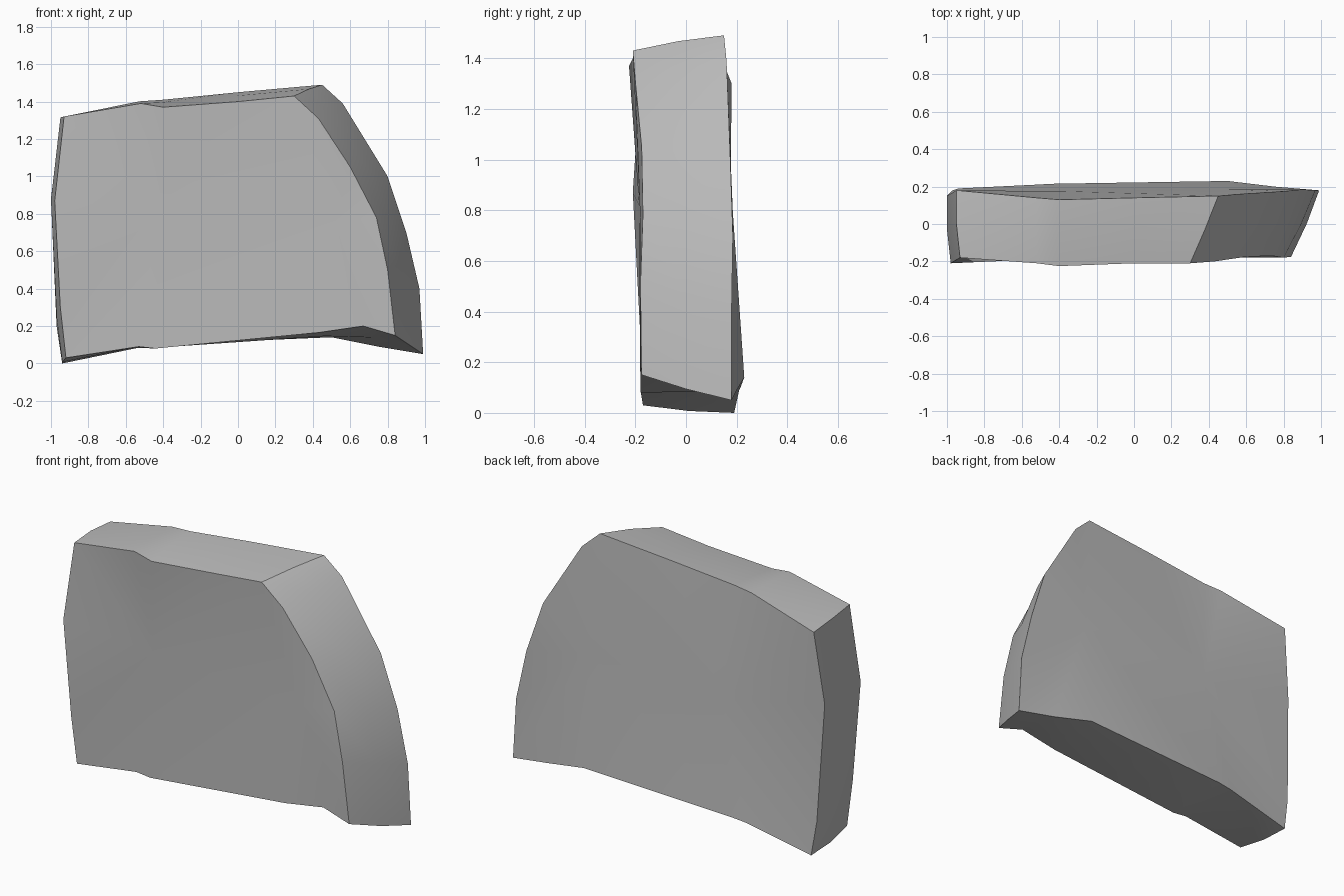
import bpy, bmesh, math
from mathutils import Vector

cube = bpy.data.objects.get("Cube")
if cube:
    bpy.data.objects.remove(cube, do_unlink=True)

# Matching outlines of the slab's two faces, clockwise from the bottom left
FRONT = [(-.92, -.17, .03), (-.95, -.18, .3), (-.98, -.21, .87), (-.93, -.18, 1.32),
         (-.52, -.21, 1.39), (-.4, -.225, 1.37), (0, -.21, 1.4), (.3, -.21, 1.43),
         (.43, -.2, 1.31), (.6, -.175, 1.05), (.74, -.17, .78), (.8, -.18, .5),
         (.84, -.175, .15), (.67, -.17, .2), (.43, -.18, .165), (-.44, -.18, .08),
         (-.53, -.18, .09)]
BACK = [(-.94, .19, 0), (-.97, .18, .2), (-1, .15, .88), (-.95, .18, 1.3),
        (-.52, .14, 1.4), (-.4, .13, 1.41), (0, .14, 1.45), (.45, .15, 1.49),
        (.56, .16, 1.39), (.8, .175, 1), (.9, .185, .7), (.97, .18, .4),
        (.99, .18, .05), (.75, .2, .09), (.5, .23, .14), (-.44, .215, .1),
        (-.53, .21, .09)]
CENTRE = Vector((0, 0, .75))

bm = bmesh.new()


def ring(points):
    return [bm.verts.new(p) for p in points]


def bridge(a, b):
    for i in range(len(a)):
        j = (i + 1) % len(a)
        bm.faces.new((a[i], a[j], b[j], b[i]))


def cap(loop, left, right):
    """Close a loop with two fans meeting between two hub points."""
    hubs = [bm.verts.new(left), bm.verts.new(right)]
    for i, a in enumerate(loop):
        b = loop[(i + 1) % len(loop)]
        ha, hb = hubs[a.co.x > .05], hubs[b.co.x > .05]
        bm.faces.new((a, b, ha))
        if ha != hb:
            bm.faces.new((b, hb, ha))


# Rim, slightly swollen halfway through the thickness
front, back = ring(FRONT), ring(BACK)
middle = ring(CENTRE + (f.co.lerp(b.co, .5) - CENTRE) * 1.01
              for f, b in zip(front, back))
bridge(front, middle)
bridge(middle, back)

# Broad faces
cap(front, (-.42, -.185, .82), (.52, -.18, .76))
cap(back, (-.36, .175, .75), (.5, .185, .79))

bmesh.ops.recalc_face_normals(bm, faces=bm.faces)
mesh = bpy.data.meshes.new("stone_slab")
bm.to_mesh(mesh)
bm.free()
slab = bpy.data.objects.new("stone_slab", mesh)
bpy.context.collection.objects.link(slab)

# Plain grey stone
stone = bpy.data.materials.new("grey_stone")
stone.use_nodes = True
colour = (.5, .5, .5, 1)
stone.diffuse_color = colour
stone.node_tree.nodes["Principled BSDF"].inputs["Base Color"].default_value = colour
mesh.materials.append(stone)

bpy.ops.object.select_all(action='DESELECT')
slab.select_set(True)
bpy.context.view_layer.objects.active = slab
bpy.ops.object.shade_smooth_by_angle(angle=math.radians(35))
